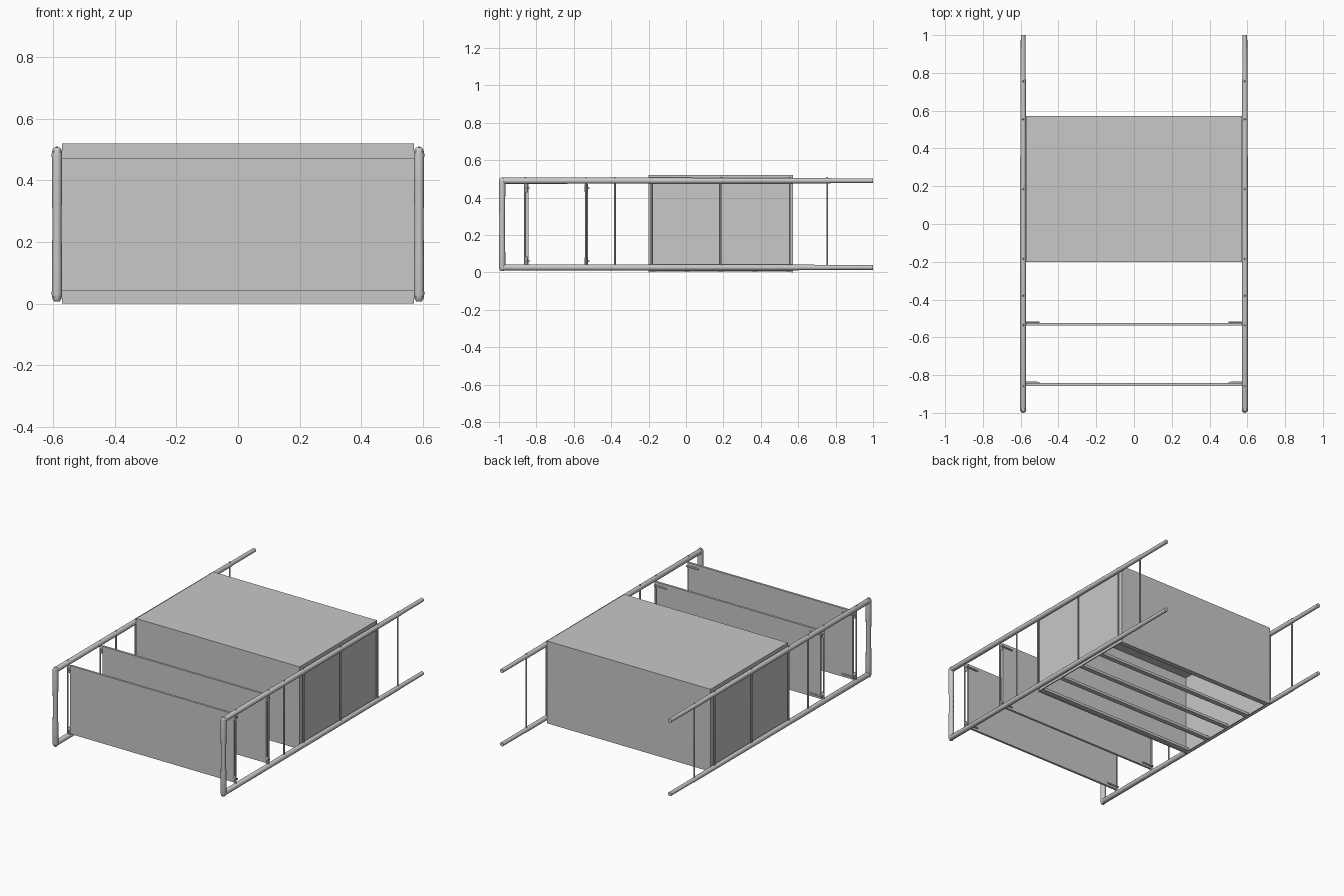
import bpy, bmesh, math
from mathutils import Vector

if "Cube" in bpy.data.objects:
    bpy.data.objects.remove(bpy.data.objects["Cube"])

grey = bpy.data.materials.new("plain_grey")
grey.diffuse_color = (0.58, 0.58, 0.58, 1)
grey.use_nodes = True
grey.node_tree.nodes["Principled BSDF"].inputs["Base Color"].default_value = grey.diffuse_color


def finish(name, bm, smooth=False):
    bmesh.ops.recalc_face_normals(bm, faces=bm.faces)
    me = bpy.data.meshes.new(name)
    bm.to_mesh(me)
    bm.free()
    ob = bpy.data.objects.new(name, me)
    bpy.context.collection.objects.link(ob)
    me.materials.append(grey)
    if smooth:
        bpy.context.view_layer.objects.active = ob
        bpy.ops.object.select_all(action='DESELECT')
        ob.select_set(True)
        bpy.ops.object.shade_smooth_by_angle(angle=math.radians(40))
    return ob


def box(name, x0, x1, y0, y1, z0, z1):
    bm = bmesh.new()
    bmesh.ops.create_cube(bm, size=1)
    for v in bm.verts:
        v.co = Vector((x0 + (v.co.x + .5) * (x1 - x0),
                       y0 + (v.co.y + .5) * (y1 - y0),
                       z0 + (v.co.z + .5) * (z1 - z0)))
    return finish(name, bm)


def pole(name, start, end, stations, sides=12):
    """Round pole; stations are (fraction along, radius)."""
    a, b = Vector(start), Vector(end)
    q = (b - a).to_track_quat('Z', 'Y')
    bm = bmesh.new()
    rings = []
    for t, r in stations:
        c = a.lerp(b, t)
        rings.append([bm.verts.new(c + q @ Vector((
            r * math.cos(2 * math.pi * i / sides),
            r * math.sin(2 * math.pi * i / sides), 0))) for i in range(sides)])
    for lo, hi in zip(rings, rings[1:]):
        for i in range(sides):
            j = (i + 1) % sides
            bm.faces.new((lo[i], lo[j], hi[j], hi[i]))
    bm.faces.new(rings[0][::-1])
    bm.faces.new(rings[-1])
    return finish(name, bm, True)


PX = 0.587                 # pole centre line
Z_LOW, Z_HIGH = 0.026, 0.49

for side, s in (("left", -1), ("right", 1)):
    x = s * PX
    # long carrying poles, thinner at the open end
    for level, z in (("lower", Z_LOW), ("upper", Z_HIGH)):
        pole(f"{side}_{level}_rail", (x, -0.995, z), (x, 1, z),
             [(0, .012), (.006, .0165), (.45, .016), (.88, .0145),
              (.89, .013), (1, .0125)])
    # upright joining the rails at the front
    pole(f"{side}_front_post", (x, -0.983, 0.008), (x, -0.983, 0.507),
         [(0, .009), (.015, .0145), (.04, .017), (.25, .0165), (.5, .0145),
          (.75, .0165), (.96, .017), (.985, .0145), (1, .009)])
    # thin vertical pins between the rails
    for i, y in enumerate((-.86, -.535, -.38, -.185, .185, .555, .755)):
        pole(f"{side}_pin_{i + 1}", (x, y, 0.012), (x, y, 0.51),
             [(0, .005), (.99, .005), (1, .003)], 8)

    # corner pegs and loops holding the hanging panels
    for i, y in enumerate((-.85, -.53)):
        for z in (0.06, 0.45):
            pole(f"{side}_panel_peg", (s * .5, y + .009, z),
                 (s * .585, y + .009, z), [(0, .004), (.15, .006), (1, .006)], 8)
            pole(f"{side}_panel_loop", (s * .579, y - .005, z - .024),
                 (s * .579, y - .005, z + .024),
                 [(0, .004), (.15, .009), (.5, .007), (.85, .009), (1, .004)], 8)

    # side wall of the box
    box(f"{side}_side_wall", *sorted((s * .563, s * .569)), -.195, .565, .005, .515)

# hanging panels
for i, y in enumerate((-.85, -.53)):
    box(f"hanging_panel_{i + 1}", -.572, .572, y - .007, y + .007, .042, .473)

# box covering
box("front_wall", -.571, .571, -.2, -.194, 0, .52)
box("back_wall", -.571, .571, .565, .571, 0, .52)
box("top_cover", -.571, .571, -.2, .571, .512, .52)

# floor slats in the open underside
for i in range(5):
    y = -.178 + i * .182
    box(f"floor_slat_{i + 1}", -.567, .567, y - .015, y + .015, .003, .02)
